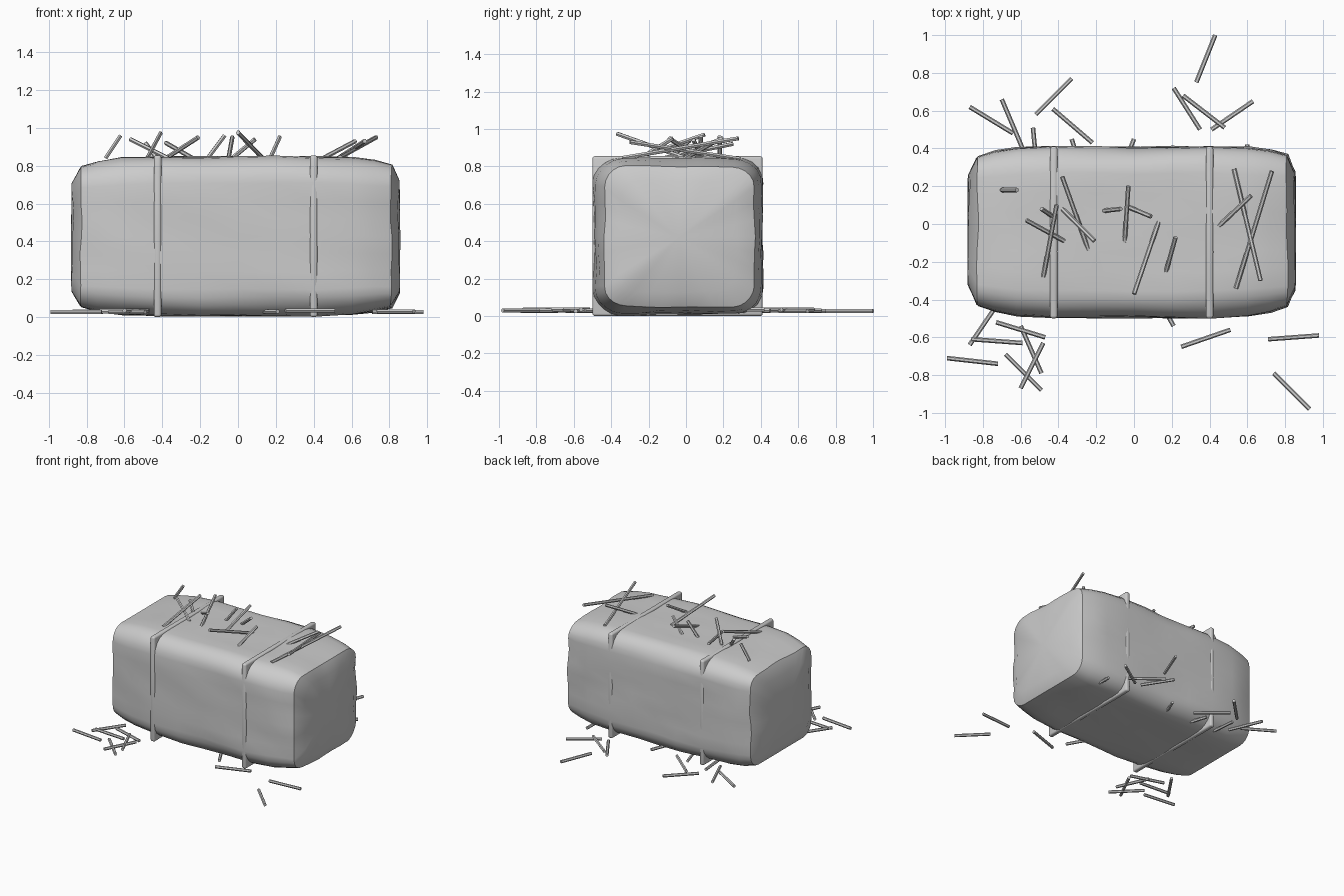
import bpy, bmesh, math
from mathutils import Vector

if "Cube" in bpy.data.objects:
    bpy.data.objects.remove(bpy.data.objects["Cube"])

grey = bpy.data.materials.new("straw grey")
grey.diffuse_color = (0.6, 0.6, 0.6, 1)
grey.use_nodes = True
grey.node_tree.nodes["Principled BSDF"].inputs["Base Color"].default_value = grey.diffuse_color


def finish(bm, name, angle):
    bmesh.ops.recalc_face_normals(bm, faces=bm.faces)
    me = bpy.data.meshes.new(name)
    bm.to_mesh(me)
    bm.free()
    ob = bpy.data.objects.new(name, me)
    bpy.context.collection.objects.link(ob)
    me.materials.append(grey)
    bpy.ops.object.select_all(action='DESELECT')
    ob.select_set(True)
    bpy.context.view_layer.objects.active = ob
    bpy.ops.object.shade_smooth_by_angle(angle=math.radians(angle))
    return ob


def section(y0, y1, z0, z1, r, seg=5, mid=5):
    """Rounded rectangle in y, z with extra points along each side."""
    corners = [(y1 - r, z1 - r), (y0 + r, z1 - r), (y0 + r, z0 + r), (y1 - r, z0 + r)]
    pts = []
    for i, (cy, cz) in enumerate(corners):
        for k in range(seg + 1):
            a = math.pi / 2 * (i + k / seg)
            pts.append((cy + r * math.cos(a), cz + r * math.sin(a)))
        ny, nz = corners[(i + 1) % 4]
        a = math.pi / 2 * (i + 1)
        ey, ez = r * math.cos(a), r * math.sin(a)
        for k in range(1, mid + 1):
            t = k / (mid + 1)
            pts.append((cy + (ny - cy) * t + ey, cz + (nz - cz) * t + ez))
    return pts


# Bale: rounded sections lofted along x
stations = [
    (-0.875, -0.33, 0.26, 0.13, 0.71, 0.10),
    (-0.83, -0.43, 0.355, 0.055, 0.795, 0.11),
    (-0.74, -0.46, 0.385, 0.03, 0.82, 0.13),
    (-0.62, -0.485, 0.405, 0.015, 0.84, 0.14),
    (-0.42, -0.494, 0.409, 0.008, 0.847, 0.14),
    (-0.20, -0.495, 0.408, 0.006, 0.848, 0.14),
    (0.00, -0.495, 0.405, 0.006, 0.848, 0.14),
    (0.20, -0.495, 0.408, 0.006, 0.848, 0.14),
    (0.40, -0.494, 0.409, 0.008, 0.847, 0.14),
    (0.60, -0.485, 0.405, 0.015, 0.843, 0.14),
    (0.72, -0.465, 0.39, 0.03, 0.825, 0.13),
    (0.81, -0.435, 0.365, 0.05, 0.80, 0.11),
    (0.85, -0.35, 0.27, 0.13, 0.72, 0.10),
]
bm = bmesh.new()
rings = []
for x, *dims in stations:
    ring = []
    for y, z in section(*dims):
        d = 0.004 * math.sin(9 * x + 11 * z + 7 * y) + 0.003 * math.sin(23 * z - 17 * y + 5 * x)
        s = 1 + d / 0.45
        ring.append(bm.verts.new((x + d, -0.045 + (y + 0.045) * s, max(0.002, 0.43 + (z - 0.43) * s))))
    rings.append(ring)
n = len(rings[0])
for a, b in zip(rings, rings[1:]):
    for i in range(n):
        bm.faces.new((a[i], a[(i + 1) % n], b[(i + 1) % n], b[i]))
# Slightly bulging ends
for ring, x in ((rings[0], -0.882), (rings[-1], 0.858)):
    c = bm.verts.new((x, -0.04, 0.42))
    for i in range(n):
        bm.faces.new((ring[i], ring[(i + 1) % n], c))
finish(bm, "bale", 40)

# Binding bands around the bale
for name, x in (("left_band", -0.425), ("right_band", 0.40)):
    bm = bmesh.new()
    bmesh.ops.create_cube(bm, size=1)
    for v in bm.verts:
        v.co = Vector((x + v.co.x * 0.04, -0.045 + v.co.y * 0.91, 0.4275 + v.co.z * 0.855))
    bmesh.ops.bevel(bm, geom=bm.edges[:], offset=0.014, segments=3, profile=0.5, affect='EDGES')
    finish(bm, name, 60)


def straw(bm, p, q, r=0.012, sides=6):
    p, q = Vector(p), Vector(q)
    rot = (q - p).to_track_quat('Z', 'Y')
    loops = [[bm.verts.new(e + rot @ Vector((r * math.cos(k * math.tau / sides),
                                            r * math.sin(k * math.tau / sides), 0)))
              for k in range(sides)] for e in (p, q)]
    for k in range(sides):
        j = (k + 1) % sides
        bm.faces.new((loops[0][k], loops[0][j], loops[1][j], loops[1][k]))
    bm.faces.new(loops[0])
    bm.faces.new(loops[1])


# Loose straws lying on the ground: x1, y1, x2, y2
ground = [
    (.33, .75, .43, 1.0), (.21, .72, .35, .50), (.26, .68, .48, .51), (.41, .50, .63, .65),
    (-.87, .62, -.64, .48), (-.70, .66, -.59, .40), (-.52, .58, -.33, .77), (-.43, .61, -.22, .43),
    (-.535, .51, -.51, .25), (-.33, .45, -.25, .20), (0, .45, -.10, .20), (.60, .42, .60, .15),
    (-.87, -.64, -.72, -.42), (-.86, -.61, -.59, -.63), (-.73, -.52, -.47, -.60),
    (-.99, -.71, -.72, -.74), (-.60, -.54, -.49, -.79), (-.60, -.87, -.48, -.63),
    (-.68, -.69, -.49, -.88), (.21, -.54, .08, -.31), (.25, -.65, .51, -.56),
    (.71, -.61, .98, -.59), (.74, -.79, .93, -.98),
]
bm = bmesh.new()
for i, (x1, y1, x2, y2) in enumerate(ground):
    z = 0.026 + 0.004 * (i % 3)
    straw(bm, (x1, y1, z), (x2, y2, z))
finish(bm, "ground_straws", 30)

# Straws sticking out of the top: raised end, buried end
top = [
    ((-.62, .18, .96), (-.70, .18, .84)), ((-.57, .02, .94), (-.37, -.09, .84)),
    ((-.41, .10, .97), (-.48, -.28, .84)), ((-.38, .25, .92), (-.24, -.14, .84)),
    ((-.21, -.09, .95), (-.38, .08, .84)), ((-.07, .08, .96), (-.16, .07, .84)),
    ((-.03, .20, .95), (-.05, -.10, .84)), ((.09, .04, .94), (-.03, .09, .84)),
    ((0, -.37, .975), (.13, .01, .84)), ((.22, -.07, .95), (.17, -.25, .84)),
    ((.62, .15, .93), (.45, -.01, .84)), ((.67, -.30, .93), (.53, .29, .84)),
    ((.73, .28, .95), (.54, -.34, .845)), ((-.49, .08, .92), (-.43, .04, .84)),
]
bm = bmesh.new()
for p, q in top:
    straw(bm, p, q)
finish(bm, "top_straws", 30)
